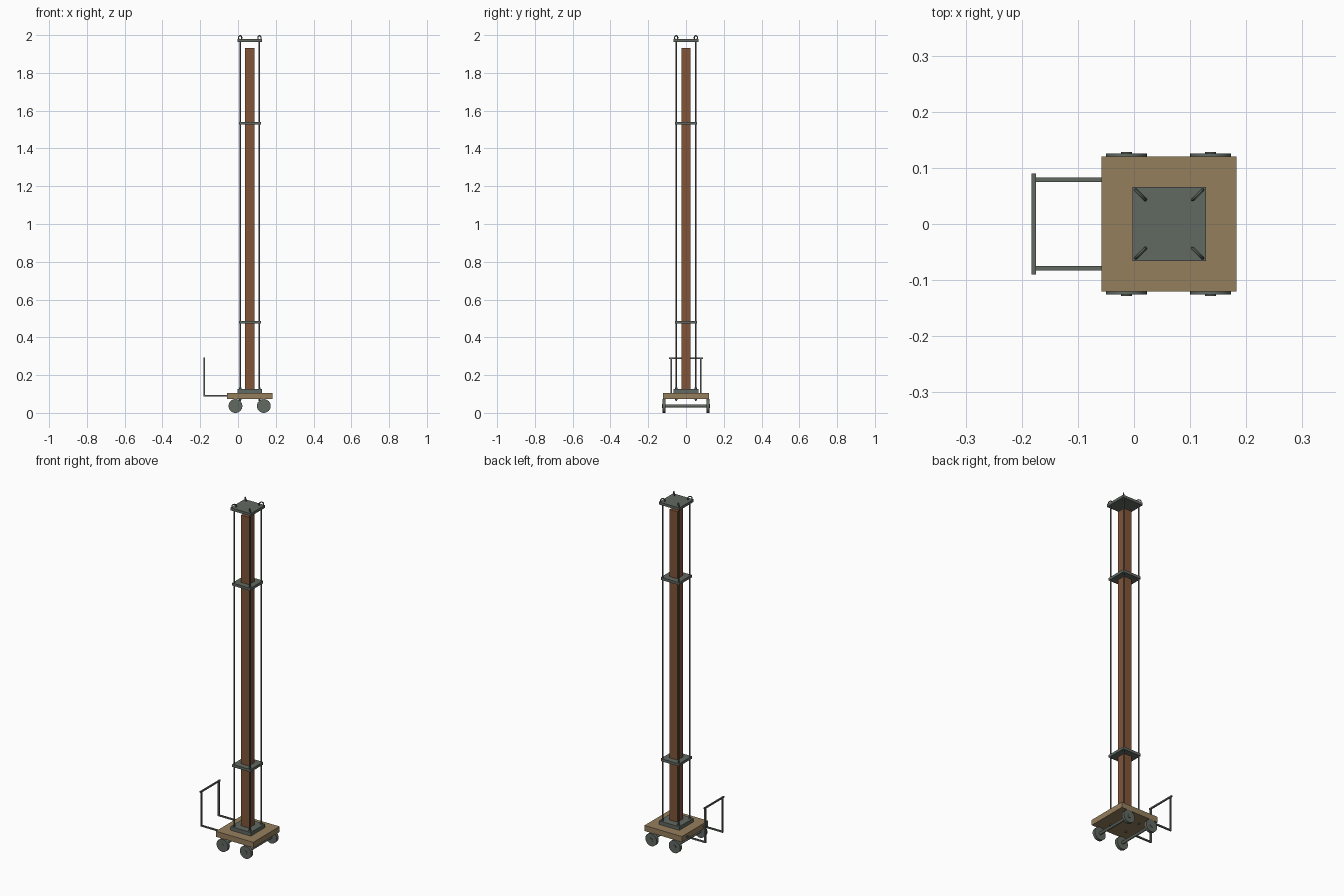
import bpy, math
from mathutils import Vector

if "Cube" in bpy.data.objects:
    bpy.data.objects.remove(bpy.data.objects["Cube"])

CX = 0.0625  # centre of the cart in x


def material(name, rgb):
    m = bpy.data.materials.new(name)
    m.diffuse_color = (*rgb, 1)
    m.use_nodes = True
    m.node_tree.nodes["Principled BSDF"].inputs["Base Color"].default_value = m.diffuse_color
    return m


METAL = material("dark_metal", (0.12, 0.14, 0.12))
TAN = material("tan_wood", (0.30, 0.21, 0.11))
BROWN = material("brown_wood", (0.22, 0.09, 0.04))


def box(name, center, size, mat, bevel=0.0):
    bpy.ops.mesh.primitive_cube_add(size=1, location=center)
    o = bpy.context.object
    o.name = name
    o.scale = size
    bpy.ops.object.transform_apply(location=False, rotation=False, scale=True)
    o.data.materials.append(mat)
    if bevel:
        b = o.modifiers.new("bevel", "BEVEL")
        b.width = bevel
        b.segments = 1
    return o


def rod(name, a, b, r, mat=METAL, sides=16):
    a, b = Vector(a), Vector(b)
    d = b - a
    bpy.ops.mesh.primitive_cylinder_add(vertices=sides, radius=r, depth=d.length,
                                        location=(a + b) / 2)
    o = bpy.context.object
    o.name = name
    o.rotation_euler = d.to_track_quat("Z", "Y").to_euler()
    o.data.materials.append(mat)
    if sides > 8:
        bpy.ops.object.shade_smooth_by_angle(angle=math.radians(40))
    return o


# cart deck, base plate and central post
box("deck", (CX, 0, 0.09), (0.241, 0.241, 0.032), TAN)
box("base_plate", (CX, 0, 0.1165), (0.131, 0.131, 0.021), METAL)
box("post", (CX, 0, 1.029), (0.05, 0.05, 1.804), BROWN)

# guide plates and top plate
for z, label in ((0.48, "lower"), (1.533, "upper")):
    box(label + "_guide_plate", (CX, 0, z), (0.117, 0.117, 0.015), METAL)
box("top_plate", (CX, 0, 1.971), (0.131, 0.131, 0.015), METAL)

# corner tie rods with nuts and lifting eyes
for sx in (-1, 1):
    for sy in (-1, 1):
        x, y = CX + sx * 0.051, sy * 0.052
        rod("tie_rod", (x, y, 0.064), (x, y, 1.975), 0.004, sides=12)
        rod("base_nut", (x, y, 0.127), (x, y, 0.134), 0.007, sides=6)
        rod("deck_nut", (x, y, 0.067), (x, y, 0.074), 0.007, sides=6)
        bpy.ops.mesh.primitive_torus_add(
            major_radius=0.012, minor_radius=0.003, major_segments=24, minor_segments=8,
            location=(x, y, 1.985),
            rotation=(math.pi / 2, 0, sx * sy * math.pi / 4))
        eye = bpy.context.object
        eye.name = "lifting_eye"
        eye.data.materials.append(METAL)
        bpy.ops.object.shade_smooth_by_angle()

# axles, wheels and hub caps
for x in (-0.0135, 0.1365):
    rod("axle", (x, -0.115, 0.0365), (x, 0.115, 0.0365), 0.008)
    for s in (-1, 1):
        rod("wheel", (x, s * 0.108, 0.0365), (x, s * 0.1255, 0.0365), 0.0365, sides=32)
        rod("hub_cap", (x, s * 0.125, 0.0365), (x, s * 0.128, 0.0365), 0.010)

# push handle
for s in (-1, 1):
    y = s * 0.079
    box("handle_arm", (-0.116, y, 0.09), (0.132, 0.008, 0.008), METAL)
    box("handle_upright", (-0.179, y, 0.1895), (0.008, 0.008, 0.207), METAL)
box("handle_grip", (-0.179, 0, 0.289), (0.008, 0.18, 0.008), METAL)
